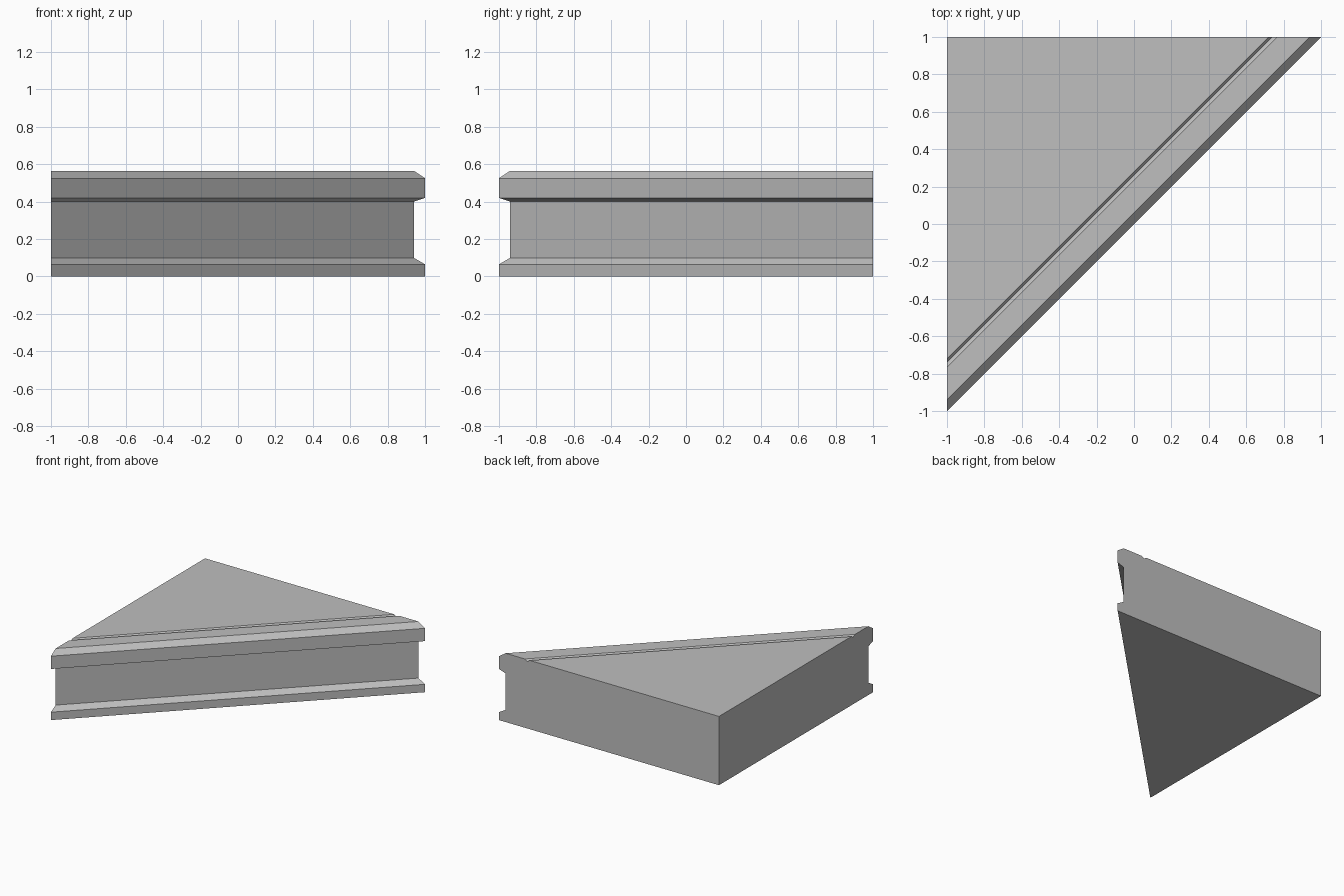
import bpy
import bmesh

cube = bpy.data.objects.get("Cube")
if cube:
    bpy.data.objects.remove(cube, do_unlink=True)

# One plain stone grey
grey = bpy.data.materials.new("stone grey")
grey.use_nodes = True
colour = (0.52, 0.52, 0.52, 1)
grey.diffuse_color = colour
grey.node_tree.nodes["Principled BSDF"].inputs["Base Color"].default_value = colour

# Moulding section: inset from the diagonal face (measured along x), height
TOP = 0.565
profile = [(0, 0), (0, 0.065), (0.06, 0.10), (0.06, 0.40), (0, 0.42),
           (0, 0.525), (0.06, TOP), (0.235, TOP), (0.26, TOP - 0.015), (0.28, TOP)]

# Sweep the section along the diagonal, mitred to the two straight walls
bm = bmesh.new()
left_end = [bm.verts.new((1 - d, 1, z)) for d, z in profile]
right_end = [bm.verts.new((-1, d - 1, z)) for d, z in profile]
for i in range(len(profile) - 1):
    bm.faces.new((right_end[i], left_end[i], left_end[i + 1], right_end[i + 1]))

# Square back corner closes the top, bottom and both walls
low = bm.verts.new((-1, 1, 0))
high = bm.verts.new((-1, 1, TOP))
bm.faces.new((right_end[-1], left_end[-1], high))
bm.faces.new((left_end[0], right_end[0], low))
bm.faces.new(left_end[::-1] + [low, high])
bm.faces.new(right_end + [high, low])
bmesh.ops.recalc_face_normals(bm, faces=bm.faces)

mesh = bpy.data.meshes.new("corner_plinth")
bm.to_mesh(mesh)
bm.free()
mesh.materials.append(grey)
plinth = bpy.data.objects.new("corner_plinth", mesh)
bpy.context.collection.objects.link(plinth)
